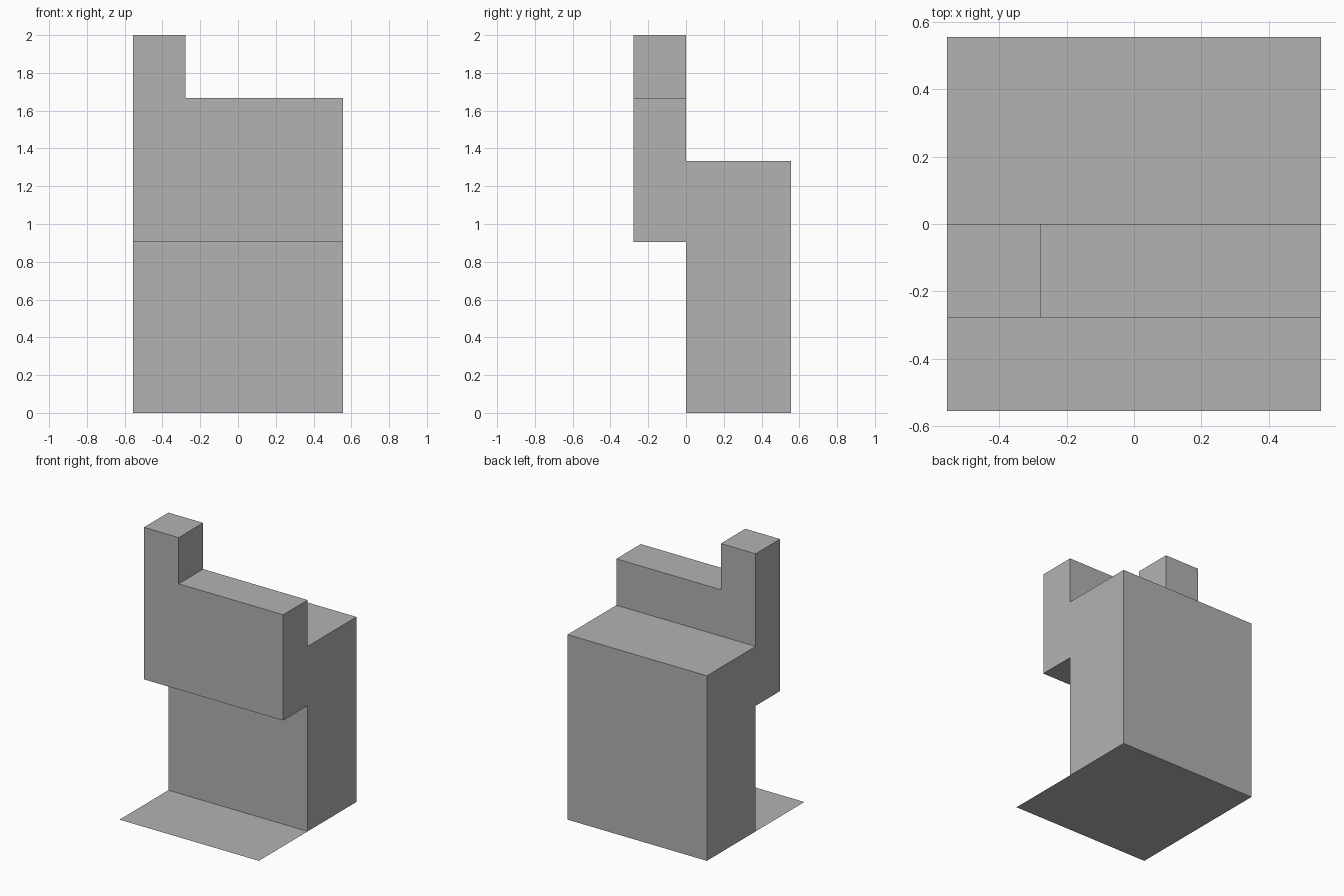
import bpy
import bmesh
from mathutils import Vector

if "Cube" in bpy.data.objects:
    bpy.data.objects.remove(bpy.data.objects["Cube"], do_unlink=True)

HALF = 0.555      # half of the width and depth
BAY = -0.278      # front of the overhanging upper part
TOWER_X = -0.278  # inner side of the raised corner

grey = bpy.data.materials.new("plain grey")
grey.use_nodes = True
colour = (0.448, 0.448, 0.448, 1)
grey.diffuse_color = colour
grey.node_tree.nodes["Principled BSDF"].inputs["Base Color"].default_value = colour


def add_object(name, bm):
    mesh = bpy.data.meshes.new(name)
    bm.to_mesh(mesh)
    bm.free()
    mesh.materials.append(grey)
    obj = bpy.data.objects.new(name, mesh)
    bpy.context.collection.objects.link(obj)


def extrude(bm, face, offset):
    new = bmesh.ops.extrude_face_region(bm, geom=[face])["geom"]
    verts = [v for v in new if isinstance(v, bmesh.types.BMVert)]
    bmesh.ops.translate(bm, verts=verts, vec=offset)


# Body: stepped side profile (y, z) drawn across the width
profile = [(0, 0), (HALF, 0), (HALF, 1.333), (0, 1.333),
           (0, 1.667), (BAY, 1.667), (BAY, 0.905), (0, 0.905)]
bm = bmesh.new()
side = bm.faces.new([bm.verts.new((-HALF, y, z)) for y, z in profile])
extrude(bm, side, Vector((2 * HALF, 0, 0)))
bmesh.ops.recalc_face_normals(bm, faces=bm.faces)

# Raised corner: split the upper ledge and pull up its end
bmesh.ops.bisect_plane(bm, geom=bm.verts[:] + bm.edges[:] + bm.faces[:],
                       plane_co=(TOWER_X, 0, 0), plane_no=(1, 0, 0))
ledge = next(f for f in bm.faces if f.normal.z > 0.9
             and f.calc_center_median().z > 1.6
             and f.calc_center_median().x < TOWER_X)
extrude(bm, ledge, Vector((0, 0, 0.333)))

# Open underside, closed by the ground sheet
bottom = [f for f in bm.faces if all(v.co.z < 0.001 for v in f.verts)]
bmesh.ops.delete(bm, geom=bottom, context="FACES")
bmesh.ops.recalc_face_normals(bm, faces=bm.faces)
bmesh.ops.dissolve_limit(bm, angle_limit=0.01, verts=bm.verts, edges=bm.edges)
add_object("stepped_body", bm)

# Ground sheet: square, without thickness
bm = bmesh.new()
bmesh.ops.create_grid(bm, x_segments=1, y_segments=1, size=HALF)
add_object("ground_sheet", bm)
